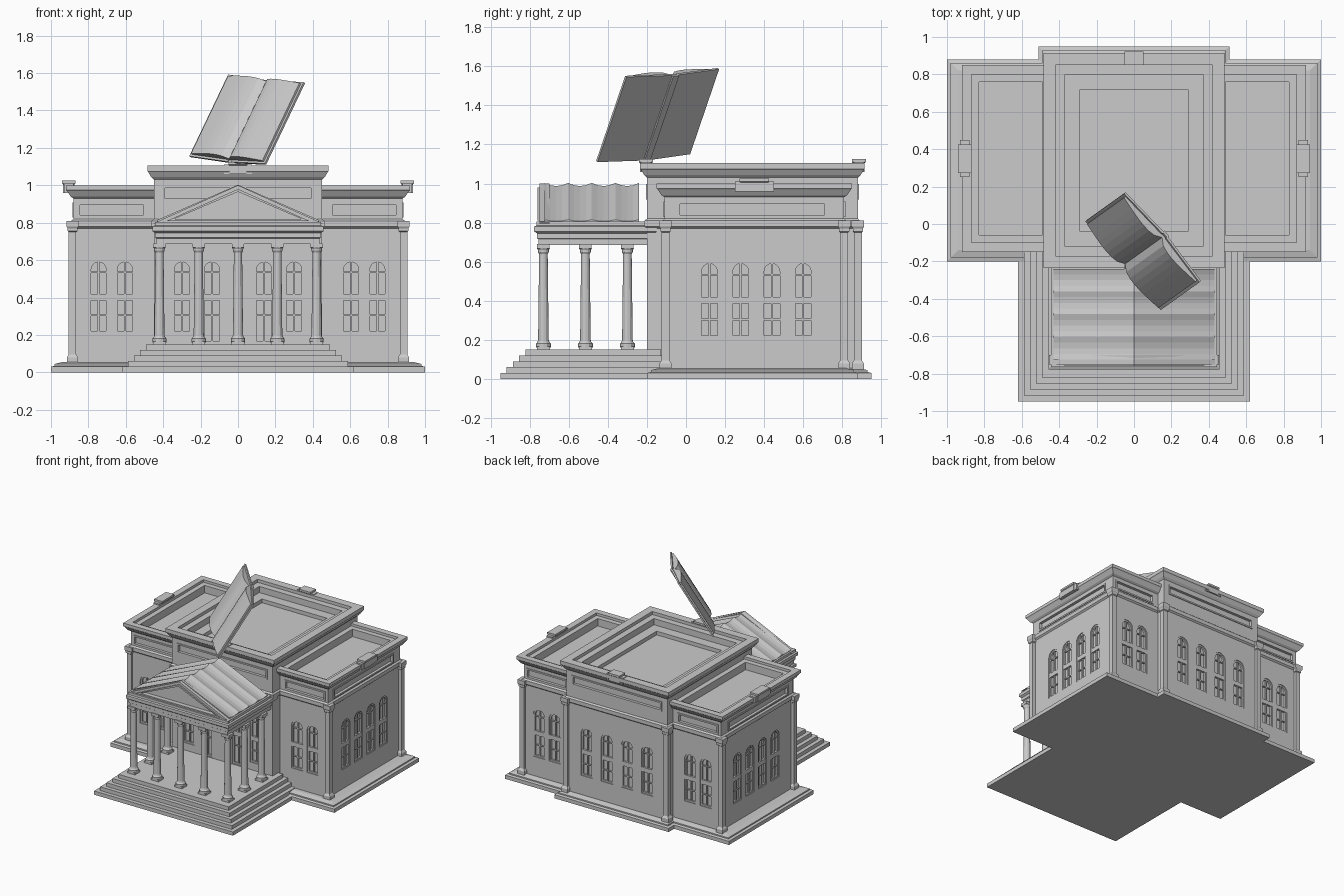
import bpy, bmesh
from math import sin, cos, pi
from mathutils import Vector, Matrix

cube = bpy.data.objects.get("Cube")
if cube:
    bpy.data.objects.remove(cube, do_unlink=True)

stone = bpy.data.materials.new("grey stone")
stone.use_nodes = True
GREY = (0.6, 0.6, 0.6, 1)
stone.diffuse_color = GREY
for node in stone.node_tree.nodes:
    if node.type == 'BSDF_PRINCIPLED':
        node.inputs["Base Color"].default_value = GREY


def loft(bm, rings, caps=True, closed=False):
    """Skin a row of equal-length rings of points."""
    vs = [[bm.verts.new(p) for p in r] for r in rings]
    n = len(vs[0])
    pairs = list(zip(vs, vs[1:])) + ([(vs[-1], vs[0])] if closed else [])
    for a, b in pairs:
        for i in range(n):
            j = (i + 1) % n
            bm.faces.new((a[i], a[j], b[j], b[i]))
    if caps and not closed:
        bm.faces.new(vs[0])
        bm.faces.new(vs[-1])


def finish(bm, name):
    bmesh.ops.recalc_face_normals(bm, faces=bm.faces[:])
    me = bpy.data.meshes.new(name)
    bm.to_mesh(me)
    bm.free()
    me.materials.append(stone)
    ob = bpy.data.objects.new(name, me)
    bpy.context.scene.collection.objects.link(ob)
    return ob


def tier(bm, rect, profile):
    """Rectangle carried through (outset, height) steps."""
    x0, x1, y0, y1 = rect
    loft(bm, [[(x0 - o, y0 - o, z), (x1 + o, y0 - o, z),
               (x1 + o, y1 + o, z), (x0 - o, y1 + o, z)] for o, z in profile])


def prism(bm, m, pts, w0, w1):
    """Outline in the local u, v plane pushed from w0 to w1."""
    loft(bm, [[m @ Vector((u, v, w)) for u, v in pts] for w in (w0, w1)])


def rect(u0, u1, v0, v1):
    return [(u0, v0), (u1, v0), (u1, v1), (u0, v1)]


def wall_frame(u, n, origin):
    """Local axes of a wall: along, up, outward."""
    m = Matrix((Vector(u), (0, 0, 1), Vector(n))).transposed().to_4x4()
    m.translation = Vector(origin)
    return m


def front(x, y): return wall_frame((1, 0, 0), (0, -1, 0), (x, y, 0))
def back(x, y): return wall_frame((-1, 0, 0), (0, 1, 0), (x, y, 0))
def side(s, x, y): return wall_frame((0, s, 0), (s, 0, 0), (s * x, y, 0))


def arch(r, v0, spring):
    return [(-r, v0), (r, v0)] + [(r * cos(a * pi / 8), spring + r * sin(a * pi / 8)) for a in range(9)]


def window(cut, trim, m, sill=0.21):
    r, spring = 0.052, 0.55
    prism(cut, m, arch(r, sill, spring), -0.02, 0.02)
    # sash: outer ring, mullion, spandrel and glazing bars
    outer, inner = arch(r + 0.001, sill, spring), arch(r - 0.012, sill + 0.012, spring)
    loft(trim, [[m @ Vector((u, v, w)) for u, v in o] for o, w in
                ((outer, -0.021), (outer, -0.006), (inner, -0.006), (inner, -0.021))], closed=True)
    prism(trim, m, rect(-0.005, 0.005, sill, spring + r), -0.021, -0.008)
    prism(trim, m, rect(-r, r, 0.385, 0.42), -0.021, -0.004)
    for v in (0.3, spring - 0.02):
        prism(trim, m, rect(-r, r, v, v + 0.008), -0.021, -0.01)


def panel(cut, trim, m, half, v0, v1):
    """Sunken frieze panel with a raised border."""
    prism(cut, m, rect(-half, half, v0, v1), -0.016, 0.02)
    rings = []
    for e, w in ((0.012, -0.005), (0.012, 0.006), (0, 0.006), (0, -0.005)):
        rings.append([m @ Vector((u, v, w)) for u, v in rect(-half - e, half + e, v0 - e, v1 + e)])
    loft(trim, rings, closed=True)


def block(name, box, profile, wins, panels):
    """Walls, cornice and sunken roof with openings cut out."""
    bm, cut, trim = bmesh.new(), bmesh.new(), bmesh.new()
    tier(bm, box, profile)
    for w in wins:
        window(cut, trim, *w)
    for p in panels:
        panel(cut, trim, *p)
    body, cutter = finish(bm, name + "_walls"), finish(cut, name + "_cutter")
    finish(trim, name + "_window_trim")
    mod = body.modifiers.new("openings", 'BOOLEAN')
    mod.object, mod.solver = cutter, 'EXACT'
    bpy.context.view_layer.objects.active = body
    bpy.ops.object.modifier_apply(modifier=mod.name)
    bpy.data.objects.remove(cutter, do_unlink=True)


# ground plinths
bm = bmesh.new()
steps = [(0, 0), (0, 0.03), (-0.02, 0.035), (-0.02, 0.045), (-0.06, 0.055)]
tier(bm, (-1, 1, -0.2, 0.88), steps)
tier(bm, (-0.51, 0.51, -0.2, 0.95), steps)
finish(bm, "plinth")

# stairs around the porch
bm = bmesh.new()
prof = []
for i in range(5):
    prof += [(-0.032 * i, 0.03 * i), (-0.032 * i, 0.03 * i + 0.03)]
tier(bm, (-0.62, 0.62, -0.95, 0), prof)
finish(bm, "porch_steps")

# side wings
wing_profile = [(0, 0.02), (0, 0.77), (0.012, 0.78), (0.012, 0.81), (0, 0.82), (0, 0.93),
                (0.015, 0.94), (0.035, 0.97), (0.04, 0.975), (0.04, 1.0), (-0.01, 1.0),
                (-0.01, 0.98), (-0.05, 0.98), (-0.05, 0.92)]
for s, label in ((1, "left_wing"), (-1, "right_wing")):
    xs = sorted((s * 0.44, s * 0.88))
    wins = [(f(s * x, y),) for x in (0.605, 0.745) for f, y in ((front, -0.11), (back, 0.81))]
    wins += [(side(s, 0.88, 0.12 + 0.16 * i),) for i in range(4)]
    panels = [(f(s * 0.675, y), 0.17, 0.84, 0.895) for f, y in ((front, -0.11), (back, 0.81))]
    panels.append((side(s, 0.88, 0.34), 0.37, 0.84, 0.895))
    block(label, (*xs, -0.11, 0.81), wing_profile, wins, panels)

# central hall
hall_profile = [(0, 0.02), (0, 0.77), (0.012, 0.78), (0.012, 0.81), (0, 0.82), (0, 1.03),
                (0.015, 1.045), (0.03, 1.07), (0.035, 1.075), (0.035, 1.105), (-0.03, 1.105),
                (-0.03, 1.08), (-0.08, 1.08), (-0.08, 1.03), (-0.16, 1.03), (-0.16, 1.0)]
wins = [(front(s * x, -0.2), sill) for s in (-1, 1) for x, sill in ((0.14, 0.155), (0.3, 0.21))]
wins += [(back(x, 0.88),) for x in (-0.27, -0.09, 0.09, 0.27)]
block("hall", (-0.45, 0.45, -0.2, 0.88), hall_profile, wins,
      [(front(0, -0.2), 0.39, 0.93, 0.985), (back(0, 0.88), 0.39, 0.93, 0.985)])

# corner pilasters
bm = bmesh.new()
for s in (-1, 1):
    for x, y in ((0.885, -0.105), (0.885, 0.81), (0.45, 0.88)):
        cx, r = s * x, 0.02
        tier(bm, (cx - r, cx + r, y - r, y + r),
             [(0.01, 0.03), (0.01, 0.08), (0, 0.095), (0, 0.75), (0.006, 0.755), (0.006, 0.77),
              (0.012, 0.78), (0.012, 0.81)])
finish(bm, "corner_pilasters")

# parapet crest blocks
bm = bmesh.new()
for x, y, hx, hy, z in ((0.905, 0.35, 0.03, 0.07, 0.96), (-0.905, 0.35, 0.03, 0.07, 0.96),
                        (0, -0.205, 0.045, 0.03, 1.06), (0, 0.885, 0.045, 0.03, 1.06)):
    tier(bm, (x - hx, x + hx, y - hy, y + hy), [(0, z), (0, z + 0.045), (0.006, z + 0.05), (0.006, z + 0.065)])
    long = (hx - 0.005, hy + 0.03) if hy > hx else (hx + 0.03, hy - 0.005)
    tier(bm, (x - long[0], x + long[0], y - long[1], y + long[1]), [(0, z), (0, z + 0.05)])
finish(bm, "crest_blocks")

# porch columns
bm = bmesh.new()
column = [(0.038, 0.16), (0.038, 0.18), (0.03, 0.19), (0.027, 0.2), (0.022, 0.64), (0.028, 0.65),
          (0.028, 0.66), (0.034, 0.67)]
spots = [(0.21 * i, -0.73) for i in range(-2, 3)] + [(s * 0.42, y) for s in (-1, 1) for y in (-0.515, -0.3)]
for x, y in spots:
    loft(bm, [[(x + r * cos(a * pi / 6), y + r * sin(a * pi / 6), z) for a in range(12)] for r, z in column])
    tier(bm, (x - 0.034, x + 0.034, y - 0.034, y + 0.034), [(0, 0.145), (0, 0.165)])
    tier(bm, (x - 0.032, x + 0.032, y - 0.032, y + 0.032), [(0, 0.668), (0, 0.69)])
finish(bm, "porch_columns")

# porch entablature
bm = bmesh.new()
tier(bm, (-0.435, 0.435, -0.755, -0.17),
     [(0, 0.685), (0, 0.715), (0.008, 0.72), (0.008, 0.745), (0.022, 0.755), (0.022, 0.78), (0.01, 0.785), (0.01, 0.805)])
finish(bm, "porch_entablature")

# pediment with sunken triangle
bm = bmesh.new()
m = front(0, -0.75)
outer = [(-0.455, 0.795), (0.455, 0.795), (0, 1.0)]
inner = [(-0.34, 0.82), (0.34, 0.82), (0, 0.965)]
core = [(-0.38, 0.81), (0.38, 0.81), (0, 0.98)]
loft(bm, [[m @ Vector((u, v, w)) for u, v in t] for t, w in
          ((outer, -0.05), (outer, 0.0), (core, 0.0), (core, 0.01), (inner, 0.01), (inner, -0.025))])
finish(bm, "pediment")

# scalloped porch roof
bm = bmesh.new()
rings = []
for i in range(17):
    dip = 0.016 * sin(pi * (i % 4) / 4)
    y = -0.725 + 0.485 * i / 16
    rings.append([(-0.43, y, 0.8), (0.43, y, 0.8), (0.43, y, 0.815 - dip / 2),
                  (0, y, 1.003 - dip), (-0.43, y, 0.815 - dip / 2)])
loft(bm, rings)
finish(bm, "porch_roof")

# open book standing on the front crest
across = Vector((0.2, -0.235, -0.02)).normalized()
rise = Vector((0.21, 0.15, 0.44)).normalized()
out = across.cross(rise).normalized()
book = Matrix((across, out, rise)).transposed().to_4x4()
book.translation = Vector((-0.045, -0.21, 1.125))
cover, pages = bmesh.new(), bmesh.new()
for s in (-1, 1):
    prism(cover, book, [(s * 0.015, -0.012), (s * 0.312, 0.01), (s * 0.312, 0.022), (s * 0.015, 0.002)], 0, 0.505)
    top = []
    for i in range(9):
        t = i / 8
        top.append((s * 0.295 * t, 0.012 + 0.012 * t + 0.032 * sin(pi * t ** 0.6) + 0.008 * t))
    prism(pages, book, top + [(s * 0.295, 0.016), (0, -0.002)], 0.012, 0.493)
prism(cover, book, rect(-0.02, 0.02, -0.02, -0.004), 0, 0.505)
finish(cover, "book_cover")
finish(pages, "book_pages")
